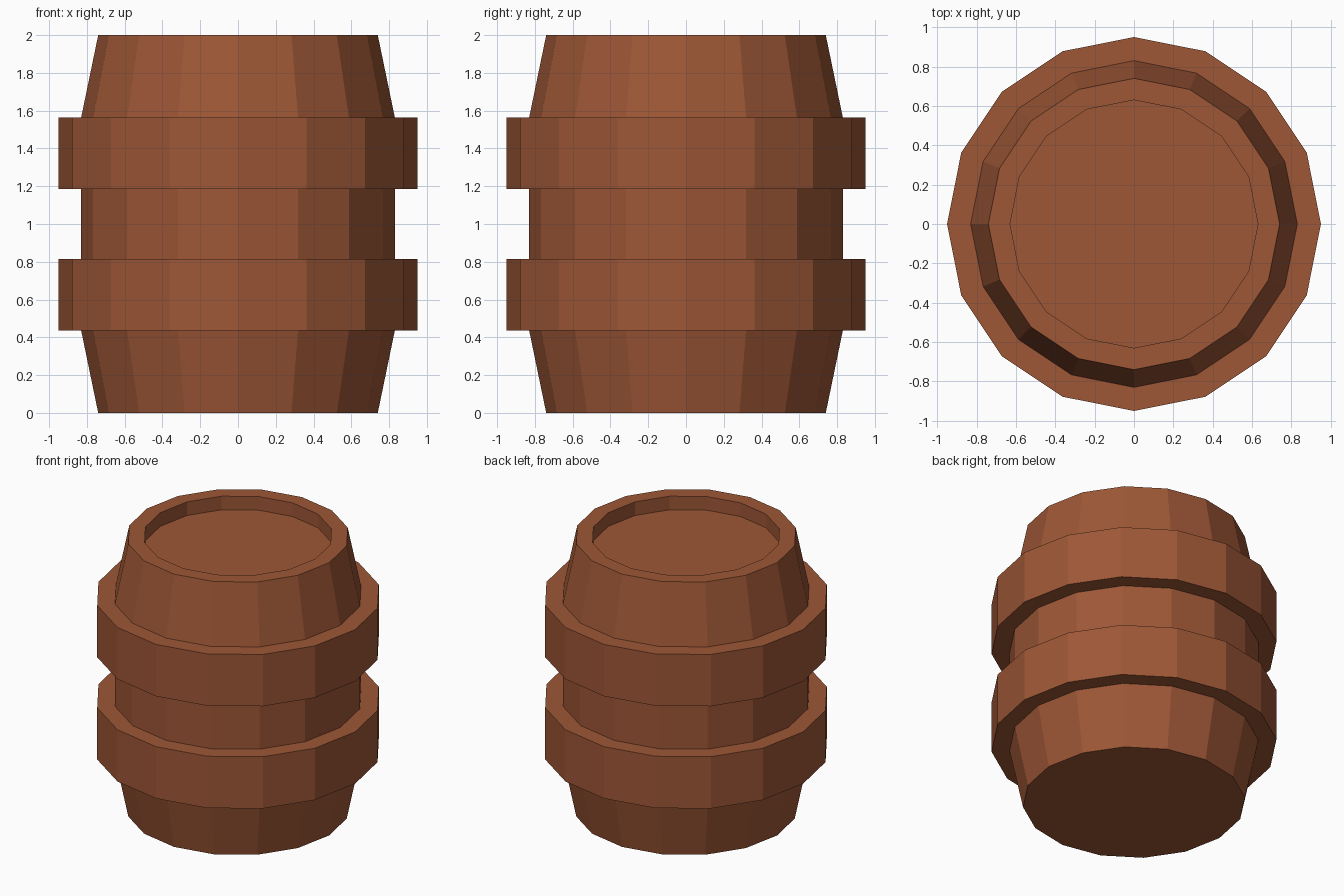
import bpy, bmesh, math

if "Cube" in bpy.data.objects:
    bpy.data.objects.remove(bpy.data.objects["Cube"])

SIDES = 16

wood = bpy.data.materials.new("brown wood")
wood.diffuse_color = (0.34, 0.095, 0.037, 1)
wood.use_nodes = True
wood.node_tree.nodes["Principled BSDF"].inputs["Base Color"].default_value = wood.diffuse_color


def lathe(name, profile, cap_start=False, cap_end=False):
    """Flat-sided lathe around z from (radius, height) points."""
    bm = bmesh.new()
    rings = [[bm.verts.new((r * math.cos(math.tau * i / SIDES),
                            r * math.sin(math.tau * i / SIDES), z))
              for i in range(SIDES)] for r, z in profile]
    for low, high in zip(rings, rings[1:]):
        for i in range(SIDES):
            j = (i + 1) % SIDES
            bm.faces.new((low[i], low[j], high[j], high[i]))
    if cap_start:
        bm.faces.new(rings[0][::-1])
    if cap_end:
        bm.faces.new(rings[-1])
    mesh = bpy.data.meshes.new(name)
    bm.to_mesh(mesh)
    bm.free()
    mesh.materials.append(wood)
    obj = bpy.data.objects.new(name, mesh)
    bpy.context.collection.objects.link(obj)
    return obj


# Staved body with a raised rim and sunken lid
lathe("barrel_body",
      [(0.74, 0), (0.83, 0.435), (0.83, 1.565), (0.74, 2),
       (0.63, 2), (0.63, 1.9)], cap_start=True, cap_end=True)

# Two thick hoops, seated on the straight middle of the body
for name, base in (("lower_hoop", 0.435), ("upper_hoop", 1.185)):
    top = base + 0.38
    lathe(name, [(0.83, base), (0.95, base), (0.95, top), (0.83, top)])
